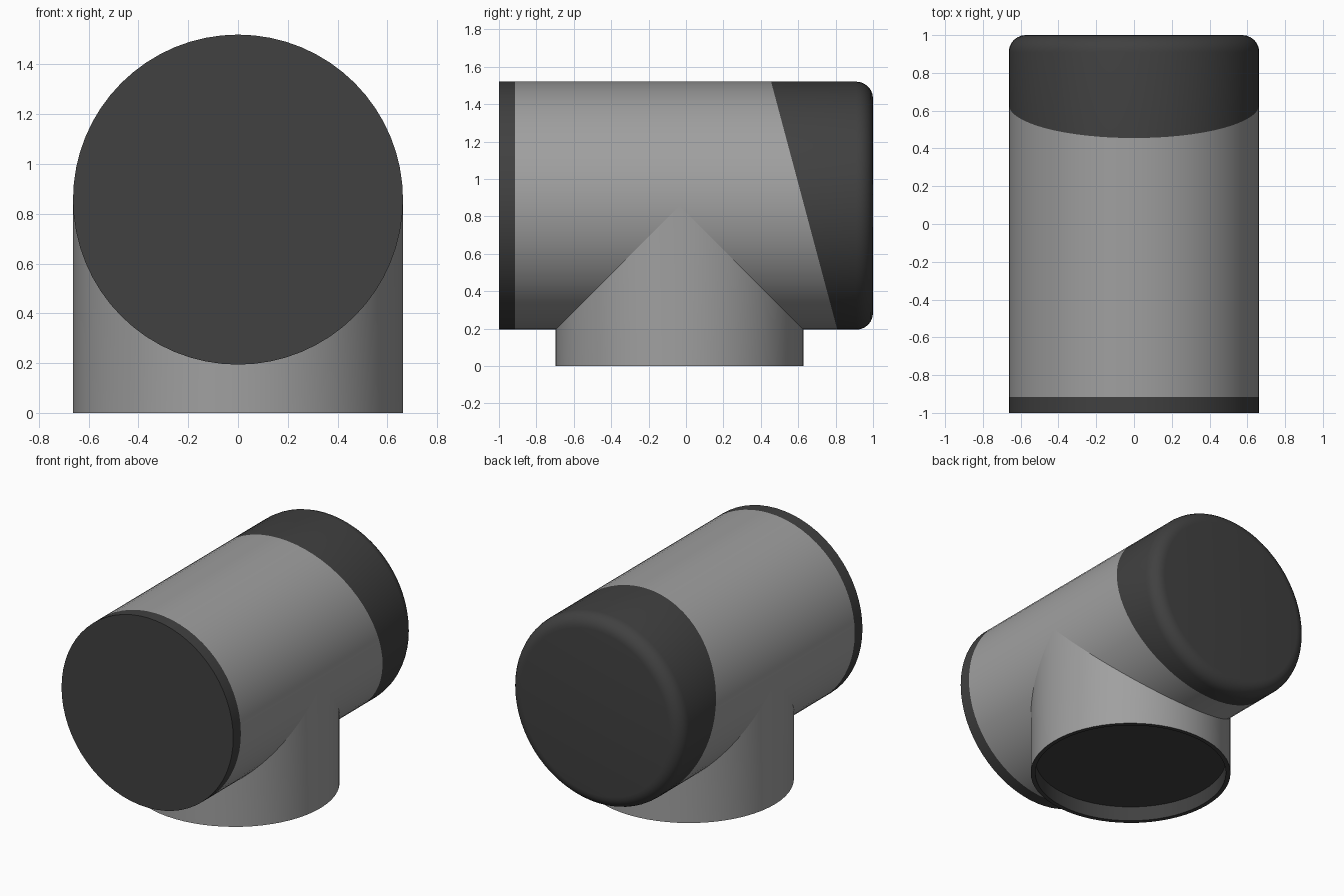
import bpy, bmesh
from math import sin, cos, pi
from mathutils import Matrix, Vector

cube = bpy.data.objects.get("Cube")
if cube:
    bpy.data.objects.remove(cube, do_unlink=True)

R = 0.663          # shared radius of both tubes
AXIS_Z = 0.857     # height of the horizontal tube's axis
SEGS = 64


def material(name, value):
    mat = bpy.data.materials.new(name)
    mat.use_nodes = True
    colour = (value, value, value, 1)
    mat.diffuse_color = colour
    bsdf = next(n for n in mat.node_tree.nodes if n.type == 'BSDF_PRINCIPLED')
    bsdf.inputs["Base Color"].default_value = colour
    bsdf.inputs["Roughness"].default_value = 0.6
    return mat


MATS = [material("mid grey", 0.35), material("charcoal", 0.052)]


def lathe(profile, cap_end):
    """Spin (radius, height) points about z; height may depend on the angle."""
    bm = bmesh.new()
    rings = []
    for r, h in profile:
        ring = []
        for i in range(SEGS):
            a = 2 * pi * i / SEGS
            z = h(a) if callable(h) else h
            ring.append(bm.verts.new((r * cos(a), r * sin(a), z)))
        rings.append(ring)
    for low, high in zip(rings, rings[1:]):
        for i in range(SEGS):
            j = (i + 1) % SEGS
            bm.faces.new((low[i], low[j], high[j], high[i]))
    bm.faces.new(rings[0][::-1])
    if cap_end:
        bm.faces.new(rings[-1])
    return bm


def finish(bm, name, is_dark, location=(0, 0, 0)):
    bm.normal_update()
    for face in bm.faces:
        face.material_index = int(is_dark(face.calc_center_median()))
    mesh = bpy.data.meshes.new(name)
    bm.to_mesh(mesh)
    bm.free()
    for mat in MATS:
        mesh.materials.append(mat)
    obj = bpy.data.objects.new(name, mesh)
    obj.location = location
    bpy.context.collection.objects.link(obj)
    bpy.ops.object.select_all(action='DESELECT')
    obj.select_set(True)
    bpy.context.view_layer.objects.active = obj
    bpy.ops.object.shade_smooth_by_angle(angle=pi / 6)
    return obj


# Horizontal tube: flat front, rounded back edge
ROUND = 0.09
profile = [(R, -1)]
for k in range(7):
    t = k / 6 * pi / 2
    profile.append((R - ROUND + ROUND * cos(t), 1 - ROUND + ROUND * sin(t)))
body = lathe(profile, True)
body.transform(Matrix.Rotation(-pi / 2, 4, 'X'))

# Straight front band and slanted back cap, cut into the tube
band_y = -0.915
slant_point = Vector((0, 0.632, 0))
slant_normal = Vector((0, 1.33, 0.355)).normalized()
for point, normal in ((Vector((0, band_y, 0)), Vector((0, 1, 0))),
                      (slant_point, slant_normal)):
    bmesh.ops.bisect_plane(body, geom=body.verts[:] + body.edges[:] + body.faces[:],
                           dist=1e-5, plane_co=point, plane_no=normal)
finish(body, "horizontal_tube",
       lambda c: c.y < band_y or (c - slant_point).dot(slant_normal) > 0,
       (0, 0, AXIS_Z))

# Vertical base, mitred to the tube above, with a recessed dark underside
base = lathe([(0.633, 0.105), (0.633, 0), (R, 0),
              (R, lambda a: AXIS_Z - R * abs(sin(a)))], False)
finish(base, "base_collar", lambda c: c.xy.length < 0.655, (0, -0.035, 0))
